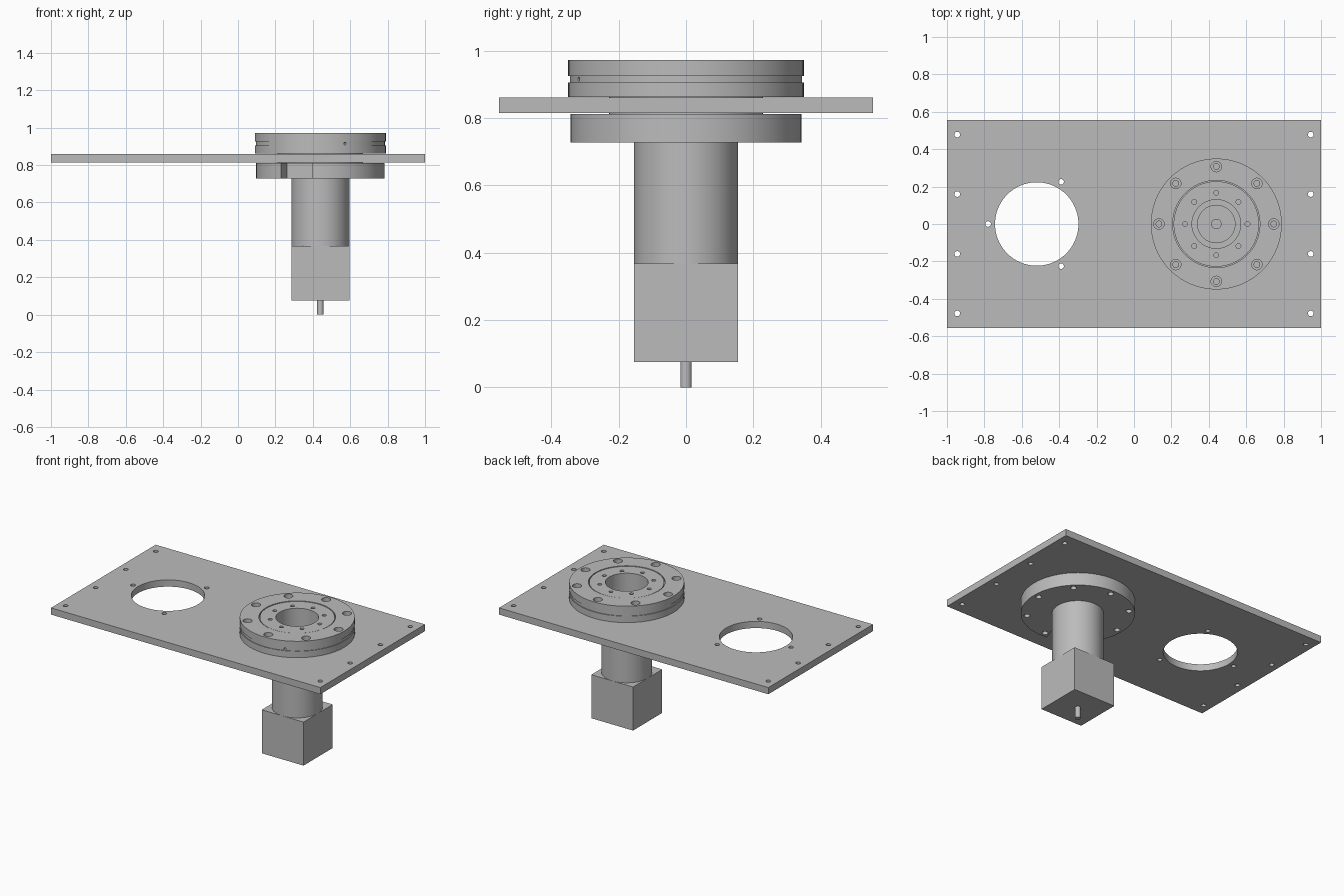
import bpy, bmesh
from math import cos, sin, pi, radians
from mathutils import Matrix, Vector

cube = bpy.data.objects.get("Cube")
if cube:
    bpy.data.objects.remove(cube, do_unlink=True)

metal = bpy.data.materials.new("plain grey metal")
metal.use_nodes = True
GREY = (0.5, 0.5, 0.5, 1)
metal.diffuse_color = GREY
metal.node_tree.nodes["Principled BSDF"].inputs["Base Color"].default_value = GREY

AXIS = Vector((0.44, 0, 0))      # centre of the rotary unit
OPENING = Vector((-0.52, 0, 0))  # centre of the empty opening


def finish(name, bm):
    bmesh.ops.recalc_face_normals(bm, faces=bm.faces)
    mesh = bpy.data.meshes.new(name)
    bm.to_mesh(mesh)
    bm.free()
    obj = bpy.data.objects.new(name, mesh)
    bpy.context.collection.objects.link(obj)
    mesh.materials.append(metal)
    return obj


def add_box(bm, lo, hi, turn=Matrix()):
    lo, hi = Vector(lo), Vector(hi)
    m = turn @ Matrix.Translation((lo + hi) / 2) @ Matrix.Diagonal((*(hi - lo), 1))
    bmesh.ops.create_cube(bm, size=1, matrix=m)


def add_rod(bm, centre, r, z0, z1, sides=24):
    m = Matrix.Translation((centre.x, centre.y, (z0 + z1) / 2))
    bmesh.ops.create_cone(bm, cap_ends=True, segments=sides, radius1=r, radius2=r,
                          depth=z1 - z0, matrix=m)


def circle(centre, r, count, start=0):
    return [centre + Vector((r * cos(a), r * sin(a), 0))
            for a in (start + 2 * pi * i / count for i in range(count))]


def rod(name, centre, r, z0, z1, sides=64):
    bm = bmesh.new()
    add_rod(bm, centre, r, z0, z1, sides)
    return finish(name, bm)


def box(name, lo, hi):
    bm = bmesh.new()
    add_box(bm, lo, hi)
    return finish(name, bm)


def ring(name, profile, sides=96):
    """Turn a closed (radius, height) profile around the unit axis."""
    bm = bmesh.new()
    loops = [[bm.verts.new(p + Vector((0, 0, z))) for p in circle(AXIS, r, sides)]
             for r, z in profile]
    for k, a in enumerate(loops):
        b = loops[(k + 1) % len(loops)]
        for i in range(sides):
            j = (i + 1) % sides
            bm.faces.new((a[i], a[j], b[j], b[i]))
    return finish(name, bm)


def cut(obj, bm):
    cutter = finish("cutter", bm)
    cutter.hide_render = True
    mod = obj.modifiers.new("cut", "BOOLEAN")
    mod.operation, mod.solver, mod.object = "DIFFERENCE", "EXACT", cutter
    bpy.context.view_layer.objects.active = obj
    bpy.ops.object.modifier_apply(modifier=mod.name)
    bpy.data.objects.remove(cutter, do_unlink=True)


bolts = circle(AXIS, 0.307, 8)

# Mounting plate with its openings, edge holes and bolt holes
plate = box("mounting_plate", (-1, -0.555, 0.815), (1, 0.555, 0.86))
bm = bmesh.new()
add_rod(bm, OPENING, 0.223, 0.7, 1, 96)
add_rod(bm, AXIS, 0.22, 0.7, 1, 96)
for p in circle(OPENING, 0.26, 3, pi / 3) + [
        Vector((x, y, 0)) for x in (-0.945, 0.945) for y in (-0.478, -0.16, 0.16, 0.478)]:
    add_rod(bm, p, 0.015, 0.7, 1)
for p in bolts:
    add_rod(bm, p, 0.018, 0.7, 1)
cut(plate, bm)

# Upper ring with a groove round its rim and counterbored bolt holes
upper = ring("upper_ring", [(0.233, 0.862), (0.35, 0.862), (0.35, 0.905), (0.345, 0.905),
                            (0.345, 0.925), (0.35, 0.925), (0.35, 0.972), (0.233, 0.972)])
bm = bmesh.new()
for p in bolts:
    add_rod(bm, p, 0.018, 0.8, 0.95)
    add_rod(bm, p, 0.028, 0.935, 1)
cut(upper, bm)

# Set screw hole in the rim groove
bm = bmesh.new()
side = Vector((0.135, -0.325, 0)).normalized()
spot = AXIS + side * 0.34 + Vector((0, 0, 0.915))
bmesh.ops.create_cone(bm, cap_ends=True, segments=16, radius1=0.007, radius2=0.007, depth=0.05,
                      matrix=Matrix.Translation(spot) @ side.to_track_quat("Z", "Y").to_matrix().to_4x4())
cut(upper, bm)

# Turning hub with tapped holes
hub = ring("hub", [(0.13, 0.805), (0.228, 0.805), (0.228, 0.97), (0.13, 0.97)])
bm = bmesh.new()
for p in circle(AXIS, 0.167, 8):
    add_rod(bm, p, 0.013, 0.92, 1)
cut(hub, bm)

# Lower flange with bolt holes and a cable slot between two of them
flange = ring("lower_flange", [(0.1, 0.727), (0.343, 0.727), (0.343, 0.812), (0.1, 0.812)], 64)
bm = bmesh.new()
for p in bolts:
    add_rod(bm, p, 0.018, 0.7, 0.9)
slot_turn = Matrix.Translation(AXIS) @ Matrix.Rotation(radians(-112.5), 4, "Z")
add_box(bm, (0.25, -0.09, 0.7), (0.4, 0.09, 0.9), slot_turn)
cut(flange, bm)

# Motor, gearbox and shafts
motor = rod("motor_barrel", AXIS, 0.155, 0.365, 0.73, 64)
box("gearbox", (0.285, -0.155, 0.075), (0.595, 0.155, 0.367))
rod("output_shaft", AXIS, 0.017, 0, 0.08, 32)
rod("drive_shaft", AXIS, 0.028, 0.725, 0.78, 32)

# Smooth the round sides, keep edges sharp
bpy.ops.object.select_all(action="DESELECT")
for obj in bpy.context.collection.objects:
    if obj.type == "MESH" and metal.name in obj.data.materials:
        obj.select_set(True)
        bpy.context.view_layer.objects.active = obj
bpy.ops.object.shade_smooth_by_angle(angle=radians(30))
